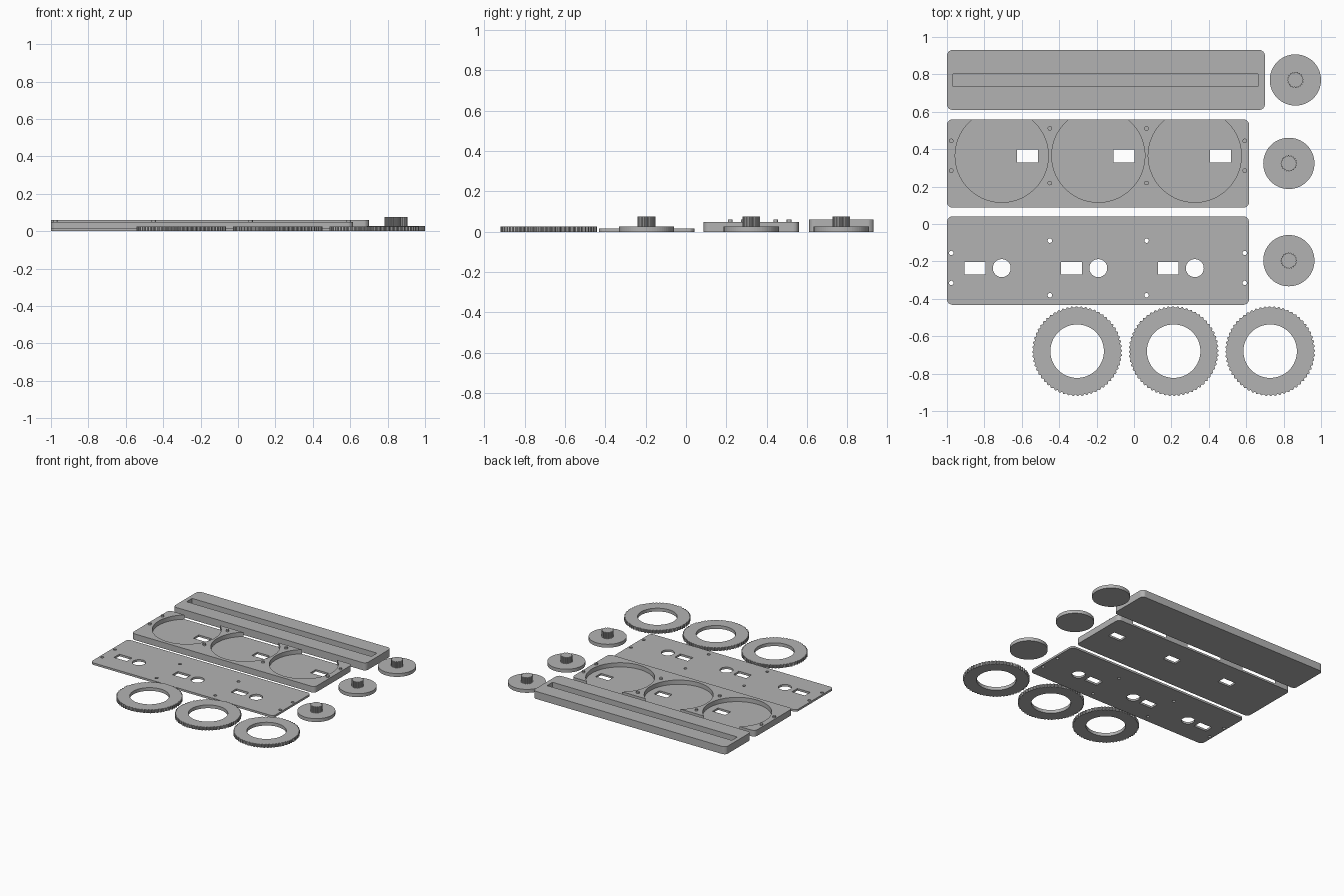
import bpy
import bmesh
from math import cos, sin, pi

if "Cube" in bpy.data.objects:
    bpy.data.objects.remove(bpy.data.objects["Cube"], do_unlink=True)

grey = bpy.data.materials.new("matte grey")
grey.diffuse_color = (0.45, 0.45, 0.45, 1)
grey.use_nodes = True
grey.node_tree.nodes["Principled BSDF"].inputs["Base Color"].default_value = (0.45, 0.45, 0.45, 1)


# Outlines
def circle(cx, cy, r, n=64):
    return [(cx + r * cos(2 * pi * i / n), cy + r * sin(2 * pi * i / n)) for i in range(n)]


def toothed(cx, cy, r_out, r_in, teeth):
    pts = []
    for i in range(teeth * 4):
        r = r_out if i % 4 < 2 else r_in
        a = 2 * pi * i / (teeth * 4)
        pts.append((cx + r * cos(a), cy + r * sin(a)))
    return pts


def rect(x0, x1, y0, y1):
    return [(x0, y0), (x1, y0), (x1, y1), (x0, y1)]


def rounded(x0, x1, y0, y1, r=0.03, n=6):
    corners = [(x1 - r, y1 - r), (x0 + r, y1 - r), (x0 + r, y0 + r), (x1 - r, y0 + r)]
    return [(cx + r * cos(pi / 2 * (k + i / n)), cy + r * sin(pi / 2 * (k + i / n)))
            for k, (cx, cy) in enumerate(corners) for i in range(n + 1)]


# Solid made of one or more extruded outlines: (points, z0, z1)
def solid(name, prisms):
    bm = bmesh.new()
    for pts, z0, z1 in prisms:
        face = bm.faces.new([bm.verts.new((x, y, z0)) for x, y in pts])
        out = bmesh.ops.extrude_face_region(bm, geom=[face], use_keep_orig=True)
        for v in out["geom"]:
            if isinstance(v, bmesh.types.BMVert):
                v.co.z = z1
    bmesh.ops.recalc_face_normals(bm, faces=bm.faces)
    mesh = bpy.data.meshes.new(name)
    bm.to_mesh(mesh)
    bm.free()
    mesh.materials.append(grey)
    obj = bpy.data.objects.new(name, mesh)
    bpy.context.collection.objects.link(obj)
    return obj


def cut(obj, prisms):
    cutter = solid("cutter", prisms)
    cutter.hide_render = True
    mod = obj.modifiers.new("cut", "BOOLEAN")
    mod.operation = "DIFFERENCE"
    mod.solver = "EXACT"
    mod.object = cutter
    bpy.context.view_layer.objects.active = obj
    bpy.ops.object.modifier_apply(modifier=mod.name)
    bpy.data.objects.remove(cutter, do_unlink=True)


STEP = 0.516
PEGS = [(x, dy * s) for x, dy in ((-0.977, 0.08), (-0.45, 0.146), (0.067, 0.146), (0.592, 0.08))
        for s in (-1, 1)]

# Slotted rail at the back
rail = solid("slotted_rail", [(rounded(-1, 0.70, 0.61, 0.93), 0, 0.06)])
cut(rail, [(rect(-0.967, 0.663, 0.734, 0.803), 0.015, 0.1)])

# Housing with three open dial wells, windows and locating pegs
housing = solid("dial_housing", [(rounded(-1, 0.615, 0.087, 0.56), 0, 0.049)])
cut(housing, [(circle(-0.707 + i * STEP, 0.365, 0.249, 96), 0.015, 0.1) for i in range(3)])
cut(housing, [(rect(-0.625 + i * STEP, -0.513 + i * STEP, 0.33, 0.398), -0.1, 0.1)
              for i in range(3)])
solid("locating_pegs", [(circle(x, 0.365 + y, 0.012, 20), 0.04, 0.061) for x, y in PEGS])

# Cover plate with windows, shaft holes and peg holes
cover = solid("cover_plate", [(rounded(-1, 0.615, -0.432, 0.041), 0, 0.016)])
holes = [(circle(x, y - 0.235, 0.012, 20), -0.1, 0.1) for x, y in PEGS]
for i in range(3):
    dx = i * STEP
    holes.append((rect(-0.905 + dx, -0.793 + dx, -0.27, -0.202), -0.1, 0.1))
    holes.append((circle(-0.707 + dx, -0.236, 0.048), -0.1, 0.1))
cut(cover, holes)

# Toothed dial rings
for i in range(3):
    cx, cy = -0.304 + i * STEP, -0.68
    ring = solid(f"dial_ring_{i + 1}", [(toothed(cx, cy, 0.24, 0.233, 60), 0, 0.026)])
    cut(ring, [(circle(cx, cy, 0.143), -0.1, 0.1)])

# Knobs: flat disc with a splined shaft
for i, (cx, cy) in enumerate([(0.863, 0.77), (0.828, 0.324), (0.828, -0.196)]):
    solid(f"knob_disc_{i + 1}", [(circle(cx, cy, 0.137), 0, 0.027)])
    solid(f"knob_shaft_{i + 1}", [(toothed(cx, cy, 0.044, 0.039, 20), 0.02, 0.076)])
